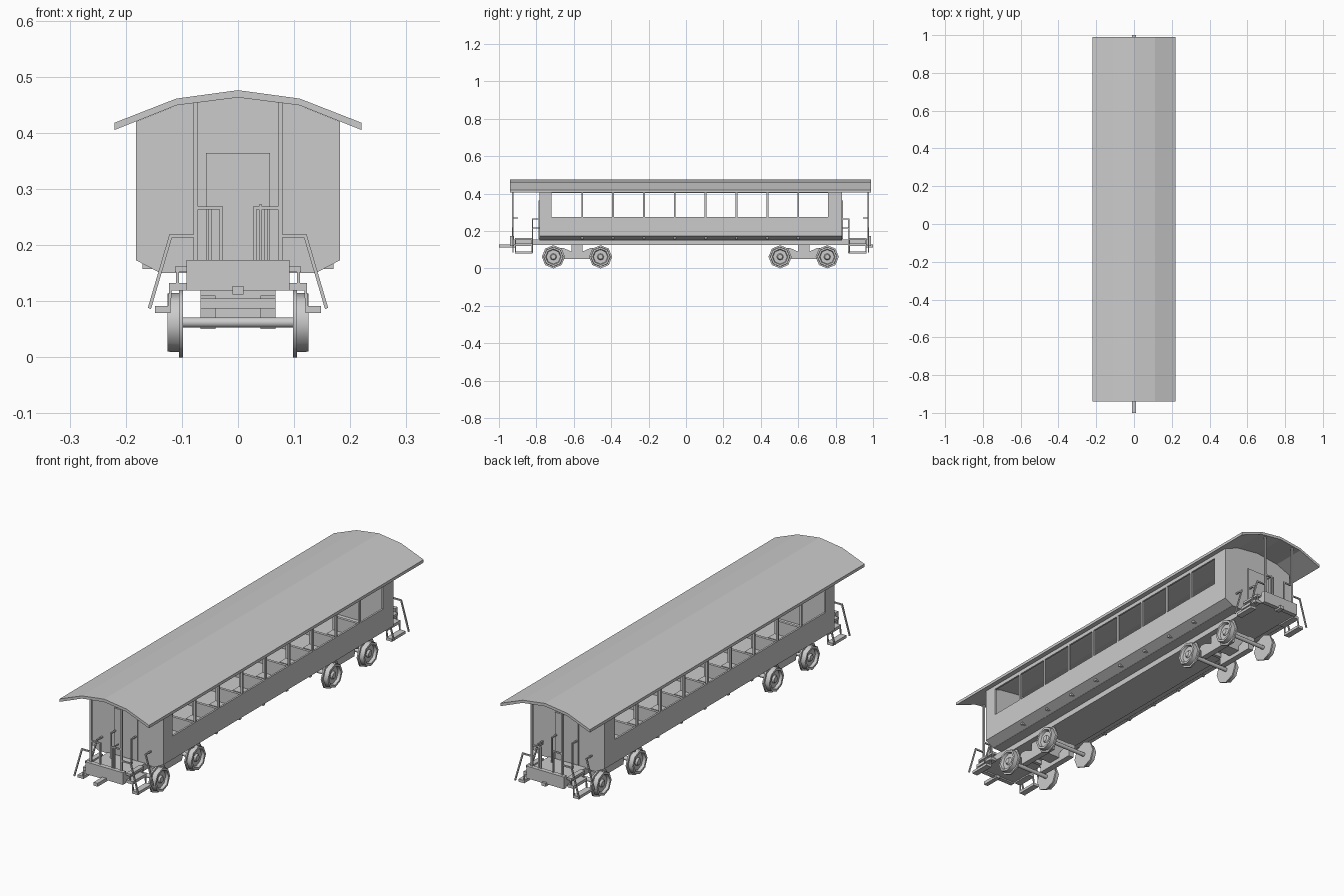
import bpy, bmesh, math
from mathutils import Vector

cube = bpy.data.objects.get("Cube")
if cube:
    bpy.data.objects.remove(cube, do_unlink=True)

GREY = (0.6, 0.6, 0.6, 1)
mat = bpy.data.materials.new("plain grey")
mat.use_nodes = True
mat.diffuse_color = GREY
mat.node_tree.nodes["Principled BSDF"].inputs["Base Color"].default_value = GREY

MID = 0.025          # middle of the carriage along y
HALF = 0.808         # half length of the cabin


def finish(bm, name, smooth=None):
    bmesh.ops.recalc_face_normals(bm, faces=bm.faces)
    mesh = bpy.data.meshes.new(name)
    bm.to_mesh(mesh)
    bm.free()
    mesh.materials.append(mat)
    ob = bpy.data.objects.new(name, mesh)
    bpy.context.collection.objects.link(ob)
    if smooth:
        bpy.ops.object.select_all(action='DESELECT')
        bpy.context.view_layer.objects.active = ob
        ob.select_set(True)
        bpy.ops.object.shade_smooth_by_angle(angle=math.radians(smooth))
    return ob


def box(name, x, y, z):
    """Box from (low, high) ranges."""
    bm = bmesh.new()
    bmesh.ops.create_cube(bm, size=1)
    for v in bm.verts:
        for i, r in enumerate((x, y, z)):
            v.co[i] = r[1] if v.co[i] > 0 else r[0]
    return finish(bm, name)


def prism(name, points, lo, hi, axis='y'):
    """Outline in the xz (or yz) plane, extruded along the given axis."""
    bm = bmesh.new()
    place = (lambda a, b, d: (a, d, b)) if axis == 'y' else (lambda a, b, d: (d, a, b))
    face = bm.faces.new([bm.verts.new(place(a, b, lo)) for a, b in points])
    new = bmesh.ops.extrude_face_region(bm, geom=[face])["geom"]
    shift = Vector(place(0, 0, hi - lo))
    bmesh.ops.translate(bm, vec=shift, verts=[g for g in new if isinstance(g, bmesh.types.BMVert)])
    return finish(bm, name)


def bar(name, path, t=0.006):
    """Square bars joining the points of a path."""
    bm = bmesh.new()
    for a, b in zip(path, path[1:]):
        a, b = Vector(a), Vector(b)
        d = b - a
        made = bmesh.ops.create_cube(bm, size=1)["verts"]
        turn = d.to_track_quat('Z', 'Y')
        for v in made:
            v.co = (a + b) / 2 + turn @ Vector((v.co.x * t, v.co.y * t, v.co.z * (d.length + t)))
    return finish(bm, name)


def lathe(name, profile, y, z, steps):
    """Turn an (x, radius) profile around an axle along x."""
    bm = bmesh.new()
    verts = [bm.verts.new((x, y, z + r)) for x, r in profile]
    edges = [bm.edges.new(p) for p in zip(verts, verts[1:])]
    bmesh.ops.spin(bm, geom=verts + edges, cent=(0, y, z), axis=(1, 0, 0),
                   angle=math.tau, steps=steps, use_merge=True)
    bmesh.ops.remove_doubles(bm, verts=bm.verts, dist=0.0001)
    return finish(bm, name, 50)


def both(points):
    """Mirror a right-hand outline about the centre line."""
    return points + [(-a, b) for a, b in reversed(points) if abs(a) > 1e-6]


def span(a, b):
    return (min(a, b), max(a, b))


# Roof
over = [(0.22, 0.418), (0.11, 0.461)]
under = [(0.22, 0.405), (0.11, 0.449)]
mirror = lambda pts: [(-x, z) for x, z in pts]
prism("roof", mirror(over) + [(0, 0.476)] + over[::-1] + under + [(0, 0.463)] + mirror(under)[::-1],
      -0.94, 0.99)

# Cabin floor, underframe and end walls
front, back = MID - HALF, MID + HALF
box("floor", (-0.14, 0.14), (front, back), (0.15, 0.157))
box("underframe", (-0.092, 0.092), (-0.935, 0.985), (0.125, 0.151))
end_outline = both([(0.14, 0.151), (0.182, 0.173), (0.182, 0.42), (0.11, 0.449), (0, 0.463)])
for y in (front, back - 0.01):
    prism("end_wall", end_outline, y, y + 0.01)

# Side walls with open windows, and benches
sill, head, win_front, win_back = 0.276, 0.403, -0.72, 0.76
for s in (-1, 1):
    x = span(s * 0.174, s * 0.182)
    prism("lower_side", [(s * 0.132, 0.151), (s * 0.14, 0.151), (s * 0.182, 0.173), (s * 0.182, sill),
                         (s * 0.174, sill), (s * 0.174, 0.177)], front, back)
    box("window_head", x, (front, back), (head, 0.42))
    box("side_corner", x, (front, win_front), (sill, head))
    box("side_corner", x, (win_back, back), (sill, head))
    for i in range(8):
        y = -0.555 + 0.165 * i
        box("window_post", x, (y - 0.005, y + 0.005), (sill, head))
        bench = span(s * 0.05, s * 0.17)
        box("bench_back", bench, (y - 0.006, y + 0.006), (0.157, 0.272))
        box("bench_seat", bench, (y - 0.05, y + 0.05), (0.2, 0.212))

# Platforms at both ends
for e in (-1, 1):
    Y = lambda d: MID + e * d
    box("platform", (-0.092, 0.092), span(Y(0.80), Y(0.955)), (0.125, 0.155))
    box("buffer_beam", (-0.092, 0.092), span(Y(0.945), Y(0.965)), (0.119, 0.173))
    box("coupler", (-0.01, 0.01), span(Y(0.94), -1.0 if e < 0 else 1.0), (0.112, 0.127))
    box("door", (-0.057, 0.057), span(Y(HALF), Y(HALF + 0.006)), (0.158, 0.364))
    bar("brake_handle", [(0.04, Y(0.95), 0.155), (0.04, Y(0.95), 0.27), (0.04, Y(0.925), 0.27)], 0.005)
    for s in (-1, 1):
        P = lambda x, d, z: (s * x, Y(d), z)
        box("roof_post", span(s * 0.071, s * 0.079), span(Y(0.946), Y(0.954)), (0.15, 0.456))
        bar("end_rail", [P(0.075, 0.95, 0.266), P(0.03, 0.95, 0.266), P(0.03, 0.95, 0.155)])
        bar("door_rail", [P(0.05, HALF, 0.265), P(0.05, 0.845, 0.265), P(0.05, 0.845, 0.155)])
        bar("step_rail", [P(0.075, 0.95, 0.216), P(0.12, 0.95, 0.216), P(0.157, 0.95, 0.09)])
        bar("step_rail_inner", [P(0.12, HALF, 0.216), P(0.12, 0.845, 0.216), P(0.157, 0.845, 0.09)])
        # Boarding steps and their hangers
        for a, b, lo, hi in ((0.09, 0.112, 0.152, 0.162), (0.092, 0.123, 0.119, 0.132),
                             (0.12, 0.148, 0.079, 0.091)):
            box("step", span(s * a, s * b), span(Y(0.845), Y(0.94)), (lo, hi))
        for d in (0.848, 0.937):
            bar("step_hanger", [P(0.108, d, 0.155), P(0.108, d, 0.125), P(0.12, d, 0.125),
                                P(0.123, d, 0.086)], 0.005)

# Wheel trucks
wheel = [(0.098, 0), (0.098, 0.062), (0.105, 0.062), (0.105, 0.053), (0.126, 0.052), (0.126, 0.042),
         (0.114, 0.038), (0.114, 0.018), (0.122, 0.013), (0.122, 0)]
frame = both([(0.095, 0.05), (0.1, 0.11), (0.07, 0.108), (0.025, 0.088)])
for cy in (-0.583, 0.629):
    for s in (-1, 1):
        prism("truck_side", [(cy + a, b) for a, b in frame], s * 0.04, s * 0.067, 'x')
        for d in (-0.126, 0.126):
            lathe("wheel", [(s * x, r) for x, r in wheel], cy + d, 0.062, 8)
    box("truck_bolster", (-0.067, 0.067), (cy - 0.03, cy + 0.03), (0.068, 0.126))
    for d in (-0.126, 0.126):
        lathe("axle", [(-0.1, 0.009), (0.1, 0.009)], cy + d, 0.062, 12)
        box("truck_crossbar", (-0.067, 0.067), span(cy + d * 0.7, cy + d * 0.82), (0.087, 0.105))
